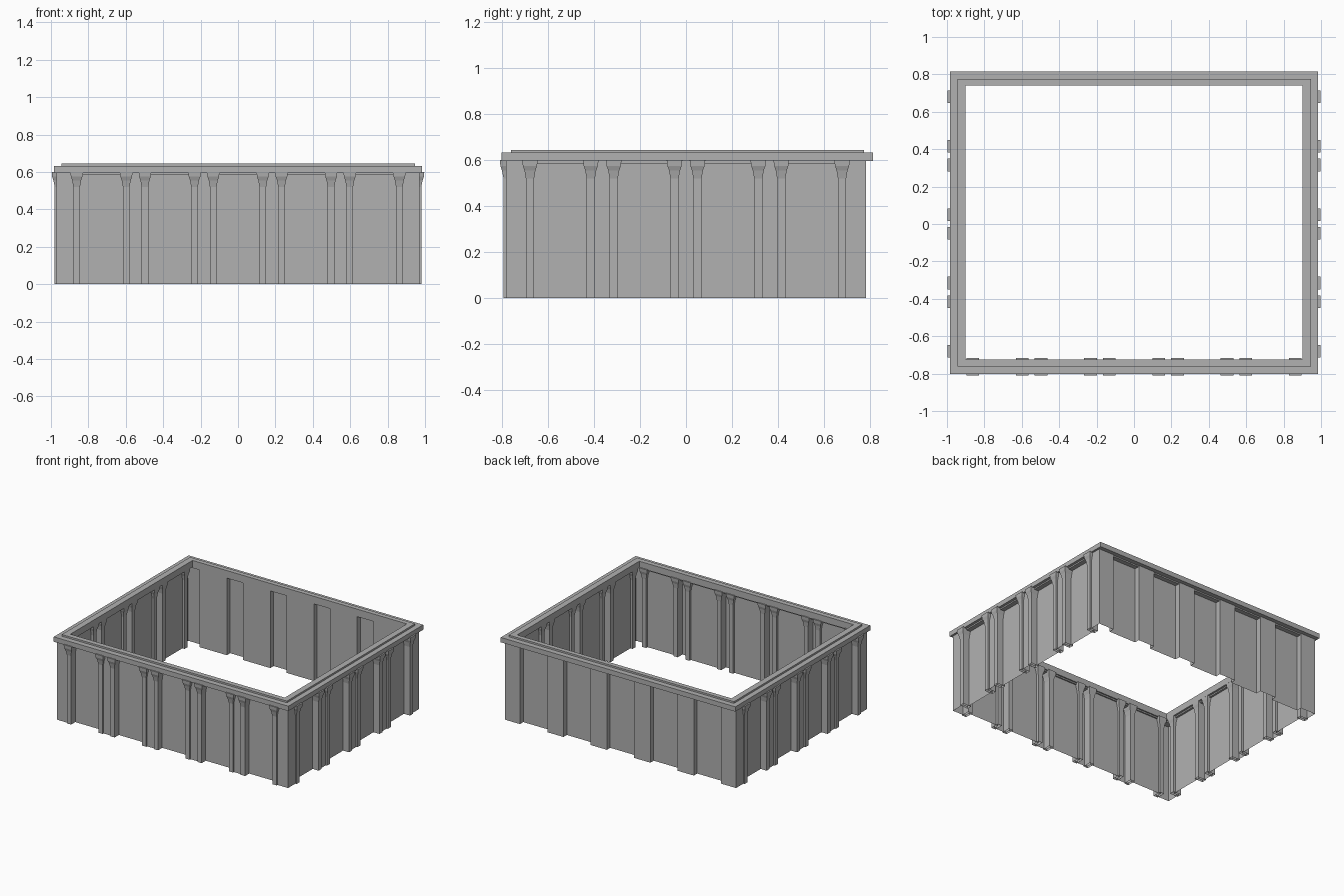
import bpy, bmesh

cube = bpy.data.objects.get("Cube")
if cube:
    bpy.data.objects.remove(cube)

grey = bpy.data.materials.new("stone_grey")
grey.use_nodes = True
colour = (0.44, 0.44, 0.44, 1)
grey.diffuse_color = colour
grey.node_tree.nodes["Principled BSDF"].inputs["Base Color"].default_value = colour

PITCH = 0.365      # spacing of the piers
RECESS = 0.04      # panels sit behind the piers
TOP = 0.6          # underside of the rim


def finish(bm, name):
    bmesh.ops.remove_doubles(bm, verts=bm.verts, dist=0.0005)
    bmesh.ops.recalc_face_normals(bm, faces=bm.faces)
    mesh = bpy.data.meshes.new(name)
    bm.to_mesh(mesh)
    bm.free()
    mesh.materials.append(grey)
    obj = bpy.data.objects.new(name, mesh)
    bpy.context.collection.objects.link(obj)
    return obj


def loft(bm, rings, cap_bottom=False, cap_top=False):
    """Skin a stack of closed rings of points."""
    loops = [[bm.verts.new(p) for p in ring] for ring in rings]
    for a, b in zip(loops, loops[1:]):
        for i in range(len(a)):
            j = (i + 1) % len(a)
            bm.faces.new((a[i], a[j], b[j], b[i]))
    if cap_bottom:
        bm.faces.new(loops[0][::-1])
    if cap_top:
        bm.faces.new(loops[-1])


def rect(x0, x1, y0, y1, z):
    return [(x0, y0, z), (x1, y0, z), (x1, y1, z), (x0, y1, z)]


# Each side: placement of (along, outward), outer plane, number of bays, pilasters, inner reach
SIDES = {
    "front": (lambda u, v: (u, -v), 0.785, 5, True, 0.728),
    "right": (lambda u, v: (v, u), 0.97, 4, True, 0.912),
    "back": (lambda u, v: (-u, v), 0.785, 5, False, 0),
    "left": (lambda u, v: (-v, -u), 0.97, 4, True, 0.912),
}

# Thin folded wall: piers stand out, panels step in
path = []
for place, plane, bays, pilasters, reach in SIDES.values():
    half = 0.05 if pilasters else 0.068
    end = 0.97 if bays == 5 else 0.785
    path.append(place(-end, plane))
    for i in range(bays):
        start = (i - bays / 2) * PITCH + half
        stop = (i + 1 - bays / 2) * PITCH - half
        path += [place(start, plane), place(start, plane - RECESS),
                 place(stop, plane - RECESS), place(stop, plane)]
wall = bmesh.new()
loft(wall, [[(x, y, z) for x, y in path] for z in (0, TOP)])
finish(wall, "folded_wall")

# Pilasters with flared capitals: (height, half width, outward growth, inward growth)
PROFILE = [(0, 0.018, 0, 0), (0.52, 0.018, 0, 0), (0.555, 0.024, 0.007, 0.004),
           (0.575, 0.031, 0.014, 0.01), (TOP, 0.034, 0.016, 0.012)]
for side, (place, plane, bays, pilasters, reach) in SIDES.items():
    if not pilasters:
        continue
    bm = bmesh.new()
    for i in range(bays):
        centre = (i - (bays - 1) / 2) * PITCH
        for sign in (-1, 1):
            u = centre + sign * (PITCH / 2 - 0.05)
            rings = []
            for z, w, out, inn in PROFILE:
                v0, v1 = reach - inn, plane + 0.01 + out
                corners = [(u - w, v0), (u + w, v0), (u + w, v1), (u - w, v1)]
                rings.append([(*place(a, b), z) for a, b in corners])
            loft(bm, rings, cap_top=True)
    finish(bm, side + "_pilasters")


def frame(name, outer, inner, z0, z1):
    """Rectangular ring; outer and inner are x half size, front y and back y."""
    def ring(size, z):
        x, front, back = size
        return rect(-x, x, front, back, z)
    bm = bmesh.new()
    loft(bm, [ring(inner, z0), ring(outer, z0), ring(outer, z1), ring(inner, z1), ring(inner, z0)])
    finish(bm, name)


# Moulding under the rim, the rim and its raised inner step
frame("under_moulding", (0.965, -0.78, 0.78), (0.915, -0.735, 0.745), 0.585, TOP)
frame("rim", (0.985, -0.803, 0.815), (0.90, -0.725, 0.74), 0.595, 0.632)
frame("rim_step", (0.945, -0.763, 0.775), (0.90, -0.725, 0.74), 0.632, 0.645)
